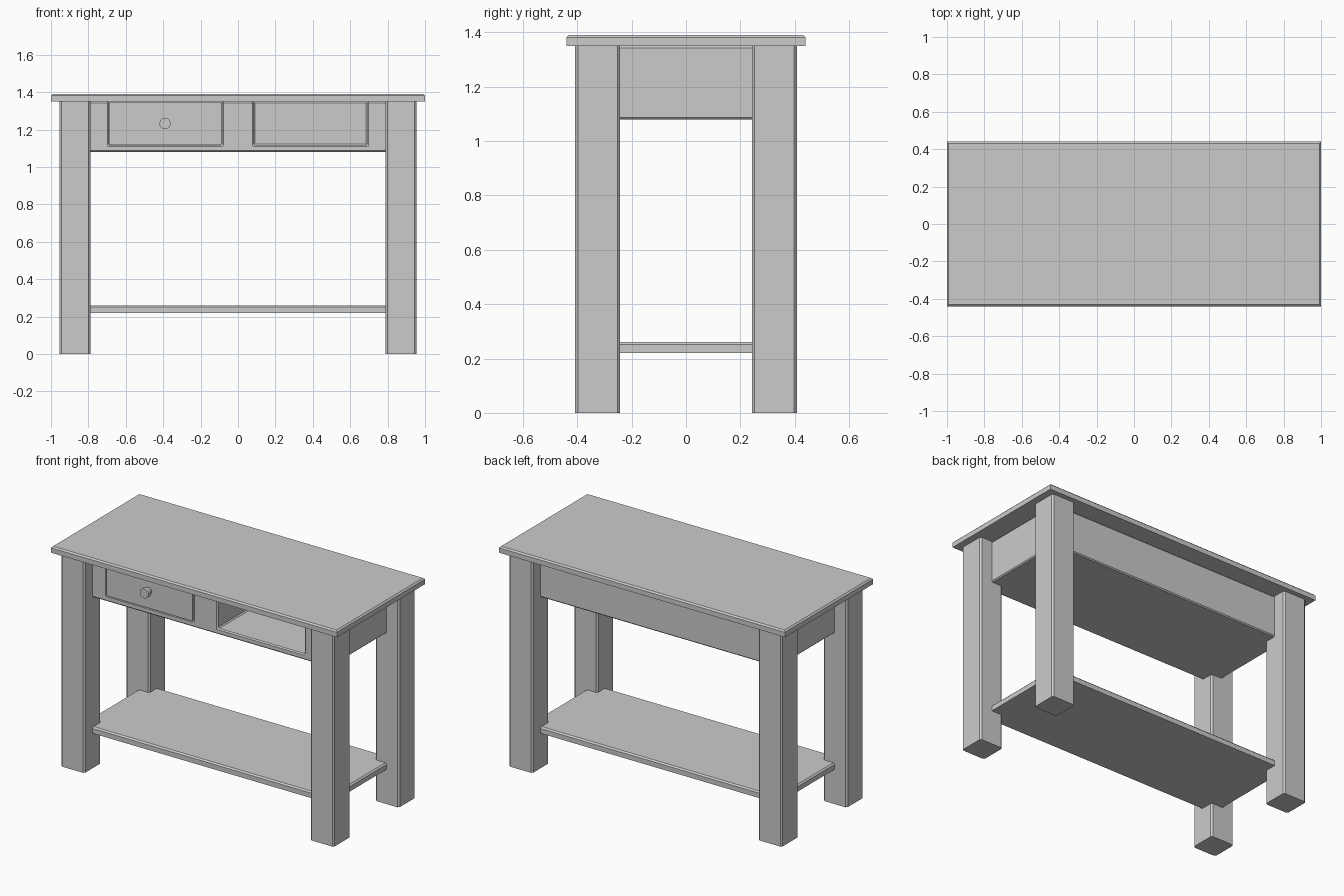
import bpy, bmesh
from math import radians
from mathutils import Matrix, Vector

if "Cube" in bpy.data.objects:
    bpy.data.objects.remove(bpy.data.objects["Cube"])


def box(name, lo, hi, bevel=0.0, pick=None):
    """Box between two corners; edges chosen by pick(v1, v2) get a chamfer."""
    lo, hi = Vector(lo), Vector(hi)
    bm = bmesh.new()
    bmesh.ops.create_cube(bm, size=1)
    for v in bm.verts:
        v.co = Vector((lo[i] + (v.co[i] + 0.5) * (hi[i] - lo[i]) for i in range(3)))
    if bevel:
        edges = [e for e in bm.edges if pick(e.verts[0].co, e.verts[1].co)]
        bmesh.ops.bevel(bm, geom=edges, offset=bevel, segments=1, affect='EDGES')
    me = bpy.data.meshes.new(name)
    bm.to_mesh(me)
    bm.free()
    ob = bpy.data.objects.new(name, me)
    bpy.context.collection.objects.link(ob)
    return ob


def top_edges(z):
    return lambda a, b: a.z > z - 1e-4 and b.z > z - 1e-4


def upright(a, b):
    return abs(a.z - b.z) > 0.1


# Table top and lower shelf, chamfered along the upper edges
box("table_top", (-1, -0.44, 1.35), (1, 0.44, 1.39), 0.009, top_edges(1.39))
box("lower_shelf", (-0.87, -0.325, 0.22), (0.87, 0.325, 0.26), 0.009, top_edges(0.26))

# Four square legs
for sx, side in ((-1, "left"), (1, "right")):
    for sy, end in ((-1, "front"), (1, "back")):
        cx, cy = sx * 0.872, sy * 0.325
        box(f"{end}_{side}_leg", (cx - 0.083, cy - 0.083, 0),
            (cx + 0.083, cy + 0.083, 1.35), 0.01, upright)

# Apron case with two drawer bays cut in from the front
apron = box("apron_case", (-0.87, -0.325, 1.08), (0.87, 0.325, 1.35))
for sx, side in ((-1, "left"), (1, "right")):
    x0, x1 = sorted((sx * 0.085, sx * 0.692))
    cutter = box(f"{side}_bay_cutter", (x0, -0.4, 1.117), (x1, 0.29, 1.4))
    cutter.hide_render = True
    cutter.hide_set(True)
    cut = apron.modifiers.new(f"{side}_bay", 'BOOLEAN')
    cut.operation = 'DIFFERENCE'
    cut.solver = 'EXACT'
    cut.object = cutter
chamfer = apron.modifiers.new("chamfer", 'BEVEL')
chamfer.width = 0.007
chamfer.segments = 1
chamfer.limit_method = 'ANGLE'
chamfer.angle_limit = radians(40)

# Left drawer: front panel and tray (the right bay is empty)
box("drawer_front", (-0.69, -0.33, 1.119), (-0.087, -0.30, 1.345))
box("drawer_bottom", (-0.68, -0.30, 1.12), (-0.097, 0.27, 1.135))
box("drawer_back", (-0.68, 0.25, 1.135), (-0.097, 0.27, 1.32))
for name, x in (("drawer_left_side", -0.68), ("drawer_right_side", -0.117)):
    box(name, (x, -0.30, 1.135), (x + 0.02, 0.25, 1.32))

# Round drawer knob: stem and wider cap
bm = bmesh.new()
for radius, y0, y1 in ((0.018, -0.36, -0.325), (0.03, -0.38, -0.355)):
    place = Matrix.Translation((-0.39, (y0 + y1) / 2, 1.232)) @ Matrix.Rotation(radians(90), 4, 'X')
    bmesh.ops.create_cone(bm, cap_ends=True, segments=32, radius1=radius,
                          radius2=radius, depth=y1 - y0, matrix=place)
me = bpy.data.meshes.new("drawer_knob")
bm.to_mesh(me)
bm.free()
knob = bpy.data.objects.new("drawer_knob", me)
bpy.context.collection.objects.link(knob)
bpy.context.view_layer.objects.active = knob
knob.select_set(True)
bpy.ops.object.shade_smooth_by_angle(angle=radians(35))
